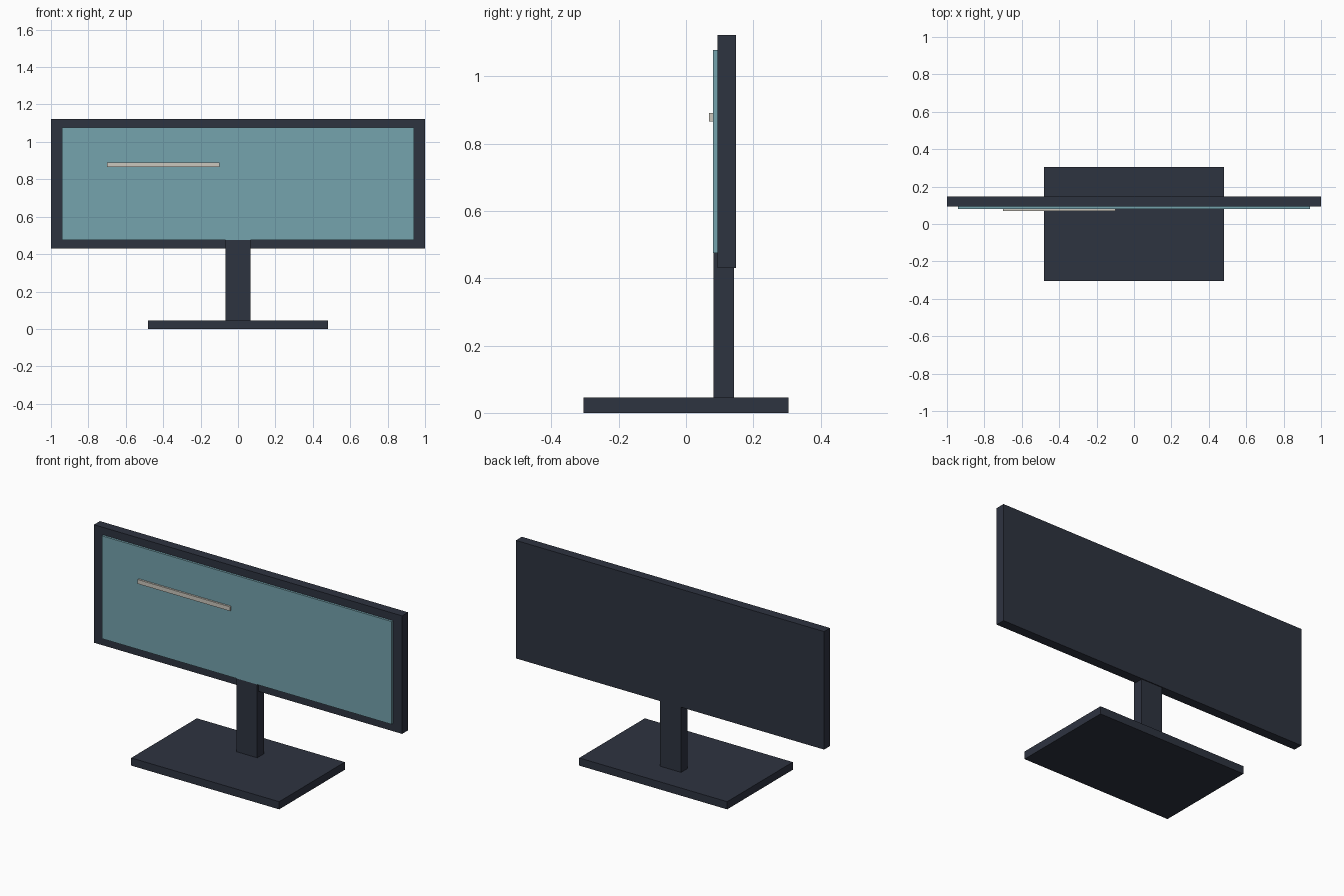
import bpy
from mathutils import Matrix, Vector
import bmesh

if "Cube" in bpy.data.objects:
    bpy.data.objects.remove(bpy.data.objects["Cube"])


def material(name, rgb):
    m = bpy.data.materials.new(name)
    m.diffuse_color = (*rgb, 1)
    m.use_nodes = True
    m.node_tree.nodes["Principled BSDF"].inputs["Base Color"].default_value = m.diffuse_color
    return m


def box(name, lo, hi, mat):
    lo, hi = Vector(lo), Vector(hi)
    bm = bmesh.new()
    bmesh.ops.create_cube(bm, size=1, matrix=Matrix.Translation((lo + hi) / 2)
                          @ Matrix.Diagonal((*(hi - lo), 1)))
    me = bpy.data.meshes.new(name)
    bm.to_mesh(me)
    bm.free()
    me.materials.append(mat)
    ob = bpy.data.objects.new(name, me)
    bpy.context.collection.objects.link(ob)
    return ob


dark = material("dark_plastic", (0.027, 0.033, 0.051))
teal = material("screen_teal", (0.178, 0.366, 0.423))
pale = material("pale_highlight", (0.6, 0.57, 0.51))

# Stand
box("base", (-0.48, -0.304, 0), (0.48, 0.304, 0.045), dark)
box("neck", (-0.068, 0.081, 0.045), (0.068, 0.143, 0.475), dark)

# Display housing, raised screen panel and the bar on it
box("housing", (-1, 0.093, 0.43), (1, 0.148, 1.122), dark)
box("screen", (-0.94, 0.08, 0.475), (0.94, 0.095, 1.078), teal)
box("screen_bar", (-0.70, 0.069, 0.865), (-0.10, 0.082, 0.89), pale)
